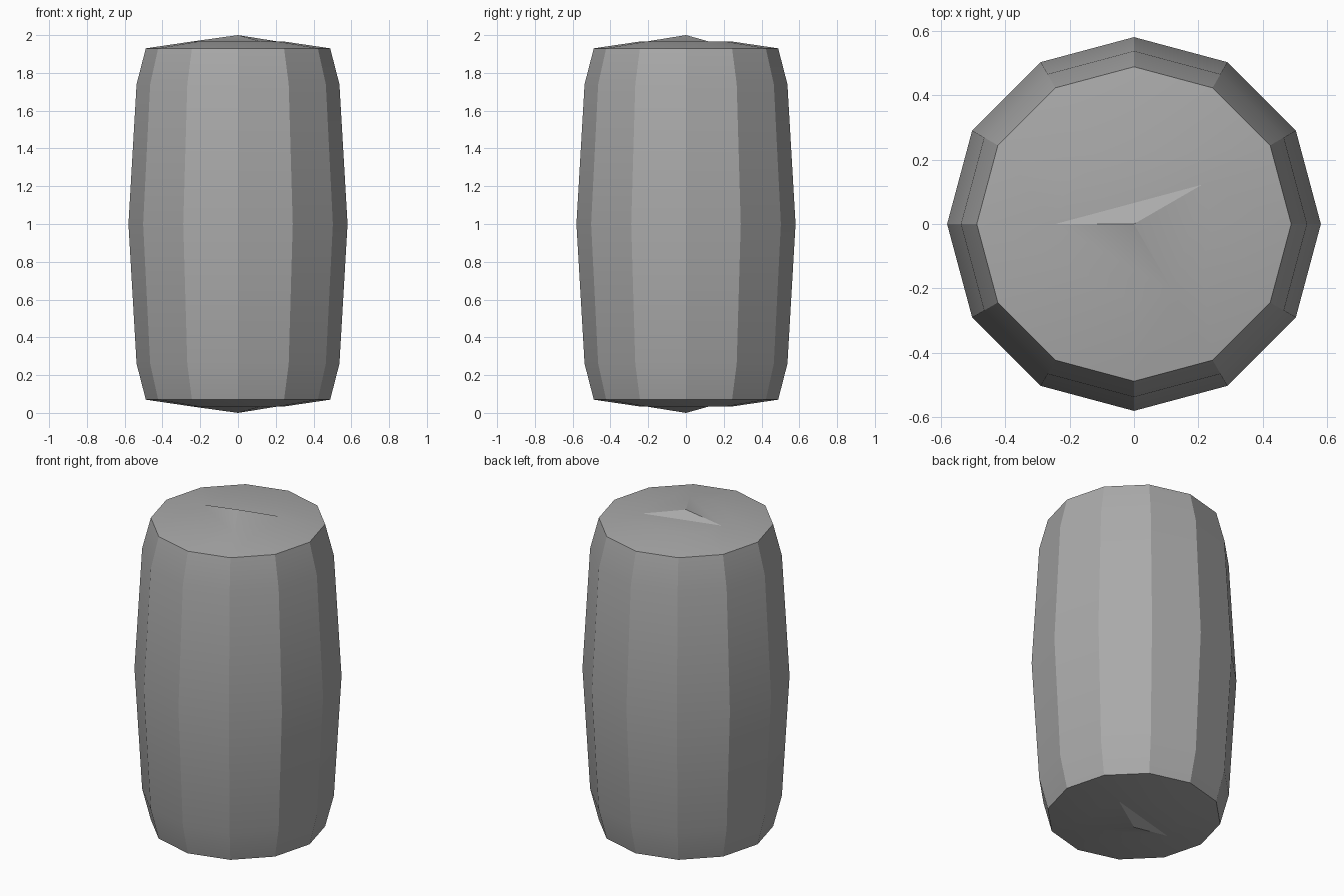
import bpy, bmesh, math

SIDES = 12
CENTRE_Z = 1.0

cube = bpy.data.objects.get("Cube")
if cube:
    bpy.data.objects.remove(cube, do_unlink=True)

# Plain grey for the whole barrel
grey = bpy.data.materials.new("plain grey")
grey.use_nodes = True
colour = (0.4, 0.4, 0.4, 1)
grey.diffuse_color = colour
grey.node_tree.nodes["Principled BSDF"].inputs["Base Color"].default_value = colour

bm = bmesh.new()


def ring(radius, z):
    step = math.tau / SIDES
    return [bm.verts.new((radius * math.cos(i * step), radius * math.sin(i * step), z))
            for i in range(SIDES)]


def bridge(lower, upper):
    for i in range(SIDES):
        j = (i + 1) % SIDES
        bm.faces.new((lower[i], lower[j], upper[j], upper[i]))


# Bulging staves between the two rims
profile = [(0.488, 0.07), (0.537, 0.26), (0.58, 1.0), (0.537, 1.74), (0.488, 1.93)]
rings = [ring(r, z) for r, z in profile]
for lower, upper in zip(rings, rings[1:]):
    bridge(lower, upper)


# Shallow end caps: sloped border, flat segments and a low three-sided peak
def cap(rim, direction):
    inner = ring(0.244, CENTRE_Z + direction * 0.966)
    bridge(rim, inner)
    peak = bm.verts.new((0, 0, CENTRE_Z + direction))
    corners = (1, 6, 10)
    for k, start in enumerate(corners):
        end = corners[(k + 1) % 3]
        span = (end - start) % SIDES
        bm.faces.new([inner[(start + i) % SIDES] for i in range(span + 1)])
        bm.faces.new((inner[start], inner[end], peak))


cap(rings[-1], 1)
cap(rings[0], -1)
bmesh.ops.recalc_face_normals(bm, faces=bm.faces[:])

mesh = bpy.data.meshes.new("barrel_body")
bm.to_mesh(mesh)
bm.free()
mesh.materials.append(grey)
barrel = bpy.data.objects.new("barrel_body", mesh)
bpy.context.collection.objects.link(barrel)

# Smooth along the bulge, crisp between staves and at the rims
bpy.ops.object.select_all(action="DESELECT")
barrel.select_set(True)
bpy.context.view_layer.objects.active = barrel
bpy.ops.object.shade_smooth_by_angle(angle=math.radians(20))
